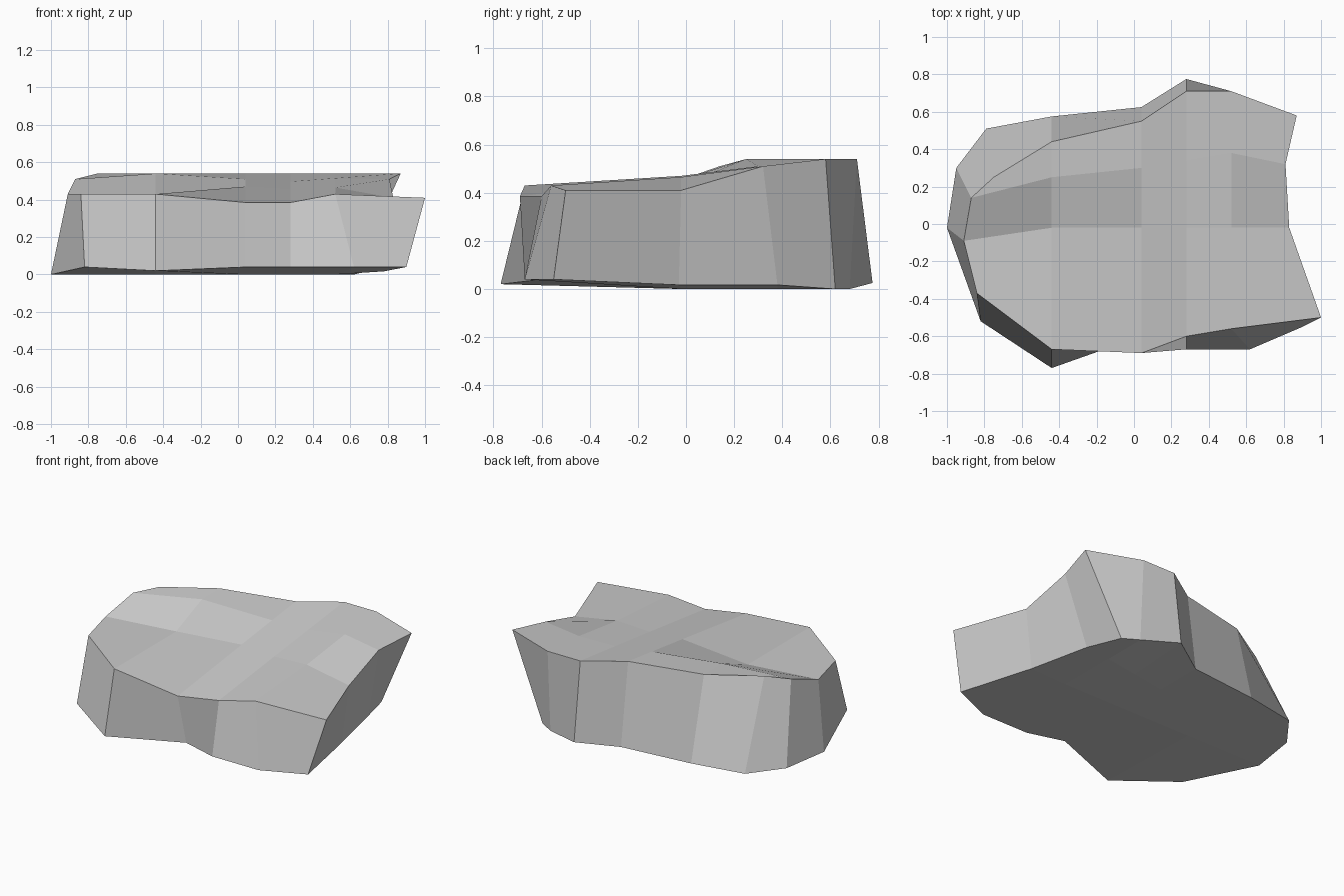
import bpy
import bmesh
from mathutils import Vector

default_cube = bpy.data.objects.get("Cube")
if default_cube:
    bpy.data.objects.remove(default_cube, do_unlink=True)


def make_material(name, colour):
    material = bpy.data.materials.new(name)
    material.use_nodes = True
    material.diffuse_color = colour
    material.node_tree.nodes["Principled BSDF"].inputs["Base Color"].default_value = colour
    return material


def straight_rib(x, depths, heights):
    """Cross-section from front to back at one x position."""
    return [Vector((x, y, z)) for y, z in zip(depths, heights)]


def footprint_height(point):
    """The underside lifts slightly along the front and the right-hand corner."""
    x, y = point
    if y < -0.7:
        return 0.02
    if y < -0.5:
        return 0.04
    if y > 0.7:
        return 0.025
    return 0.017 if x > 0.65 else 0.0


# Upper surface: six ribs of four points, each running front to back
left_end = [Vector(p) for p in ((-0.84, -0.37, 0.43), (-0.91, -0.09, 0.43),
                                (-0.87, 0.14, 0.51), (-0.75, 0.25, 0.54))]
right_end = [Vector(p) for p in ((1.0, -0.5, 0.41), (0.83, -0.02, 0.41),
                                 (0.81, 0.32, 0.51), (0.87, 0.58, 0.54))]
top_ribs = [
    left_end,
    straight_rib(-0.44, (-0.67, -0.02, 0.25, 0.44), (0.43, 0.43, 0.54, 0.54)),
    straight_rib(0.04, (-0.69, -0.02, 0.3, 0.55), (0.385, 0.47, 0.51, 0.54)),
    straight_rib(0.28, (-0.6, -0.02, 0.34, 0.71), (0.385, 0.455, 0.497, 0.54)),
    straight_rib(0.52, (-0.56, -0.02, 0.38, 0.71), (0.43, 0.465, 0.515, 0.54)),
    right_end,
]

# Footprint: outline of the underside, matching the ribs above
front_edge = [(-0.82, -0.52), (-0.44, -0.77), (0.04, -0.6),
              (0.28, -0.67), (0.62, -0.67), (0.9, -0.55)]
back_edge = [(-0.79, 0.51), (-0.44, 0.575), (0.04, 0.625),
             (0.28, 0.775), (0.52, 0.68), (0.62, 0.62)]
left_edge = [(-1.0, -0.02), (-0.95, 0.3)]
right_edge = [(0.78, -0.03), (0.69, 0.38)]

base_ribs = []
for index, rib in enumerate(top_ribs):
    if rib is left_end:
        middle = left_edge
    elif rib is right_end:
        middle = right_edge
    else:
        middle = [(point.x, point.y) for point in rib[1:-1]]
    outline = [front_edge[index], *middle, back_edge[index]]
    base_ribs.append([Vector((*point, footprint_height(point))) for point in outline])

# Skin both surfaces, then join their borders with the side walls
bm = bmesh.new()
surfaces = []
for ribs in (top_ribs, base_ribs):
    grid = [[bm.verts.new(point) for point in rib] for rib in ribs]
    for near, far in zip(grid, grid[1:]):
        for row in range(len(near) - 1):
            bm.faces.new((near[row], far[row], far[row + 1], near[row + 1]))
    border = [rib[0] for rib in grid] + grid[-1][1:-1]
    border += [rib[-1] for rib in reversed(grid)] + grid[0][-2:0:-1]
    surfaces.append(border)

top, base = surfaces
for i in range(len(top)):
    bm.faces.new((top[i - 1], base[i - 1], base[i], top[i]))
bmesh.ops.recalc_face_normals(bm, faces=bm.faces)

mesh = bpy.data.meshes.new("rock_slab")
bm.to_mesh(mesh)
bm.free()
mesh.materials.append(make_material("stone_grey", (0.6, 0.6, 0.6, 1.0)))
rock_slab = bpy.data.objects.new("rock_slab", mesh)
bpy.context.collection.objects.link(rock_slab)
